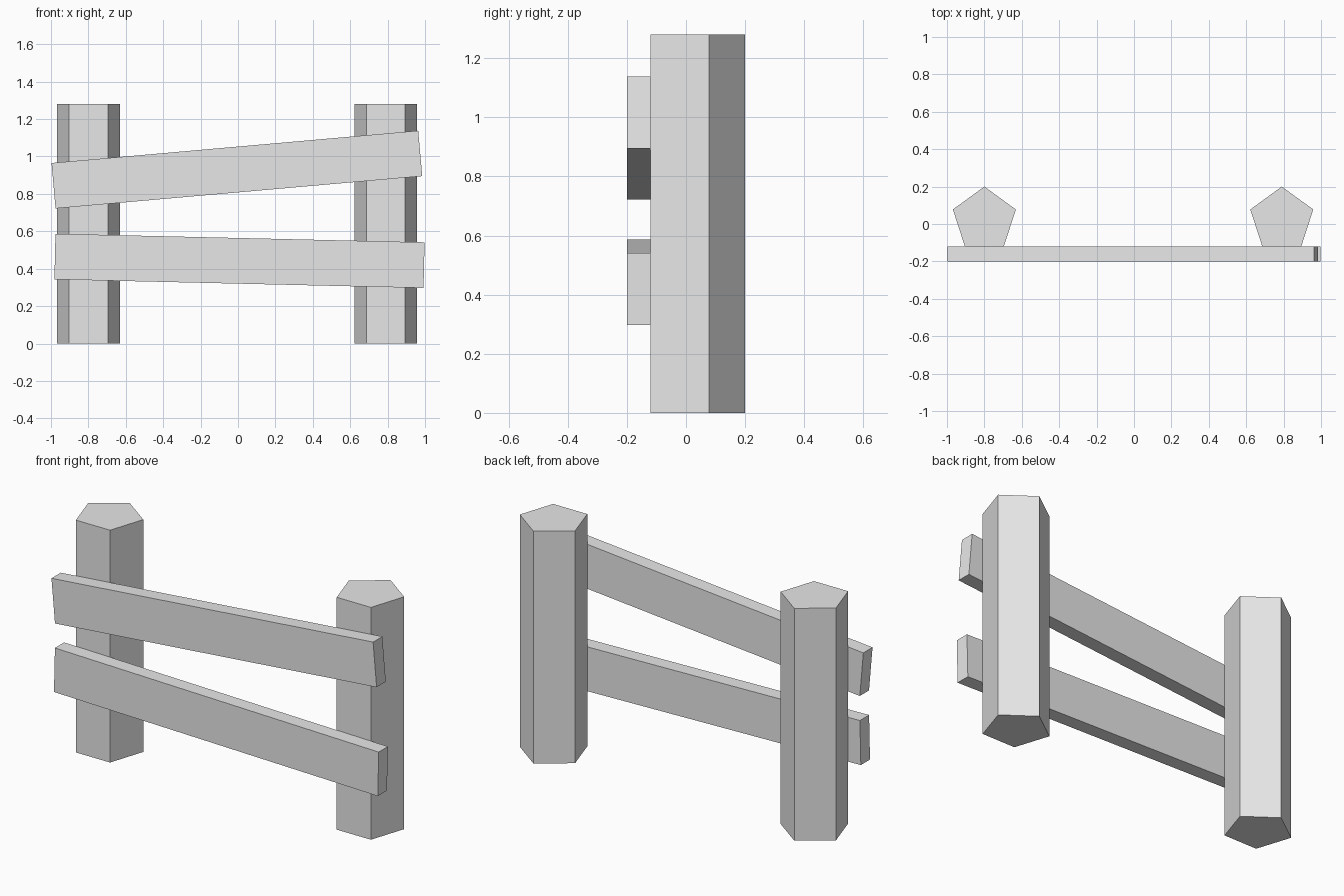
import bpy
from math import radians

cube = bpy.data.objects.get("Cube")
if cube:
    bpy.data.objects.remove(cube, do_unlink=True)

# Single flat grey
grey = bpy.data.materials.new("plain_grey")
grey.use_nodes = True
colour = (0.8, 0.8, 0.8, 1)
grey.diffuse_color = colour
grey.node_tree.nodes["Principled BSDF"].inputs["Base Color"].default_value = colour


def finish(name):
    obj = bpy.context.object
    obj.name = name
    obj.data.materials.append(grey)
    return obj


def post(name, x):
    # Five-sided post with its flat side against the rails
    bpy.ops.mesh.primitive_cylinder_add(
        vertices=5, radius=0.177, depth=1.28, location=(x, 0.023, 0.64))
    finish(name)


def rail(name, x, z, length, tilt):
    # Plank tilted in the plane of the fence
    bpy.ops.mesh.primitive_cube_add(
        size=1, location=(x, -0.16, z), rotation=(0, -radians(tilt), 0))
    obj = finish(name)
    obj.scale = (length, 0.08, 0.244)


post("right_post", -0.80)
post("left_post", 0.79)
rail("upper_rail", -0.006, 0.93, 1.968, 5.04)
rail("lower_rail", 0.008, 0.442, 1.974, -1.33)
